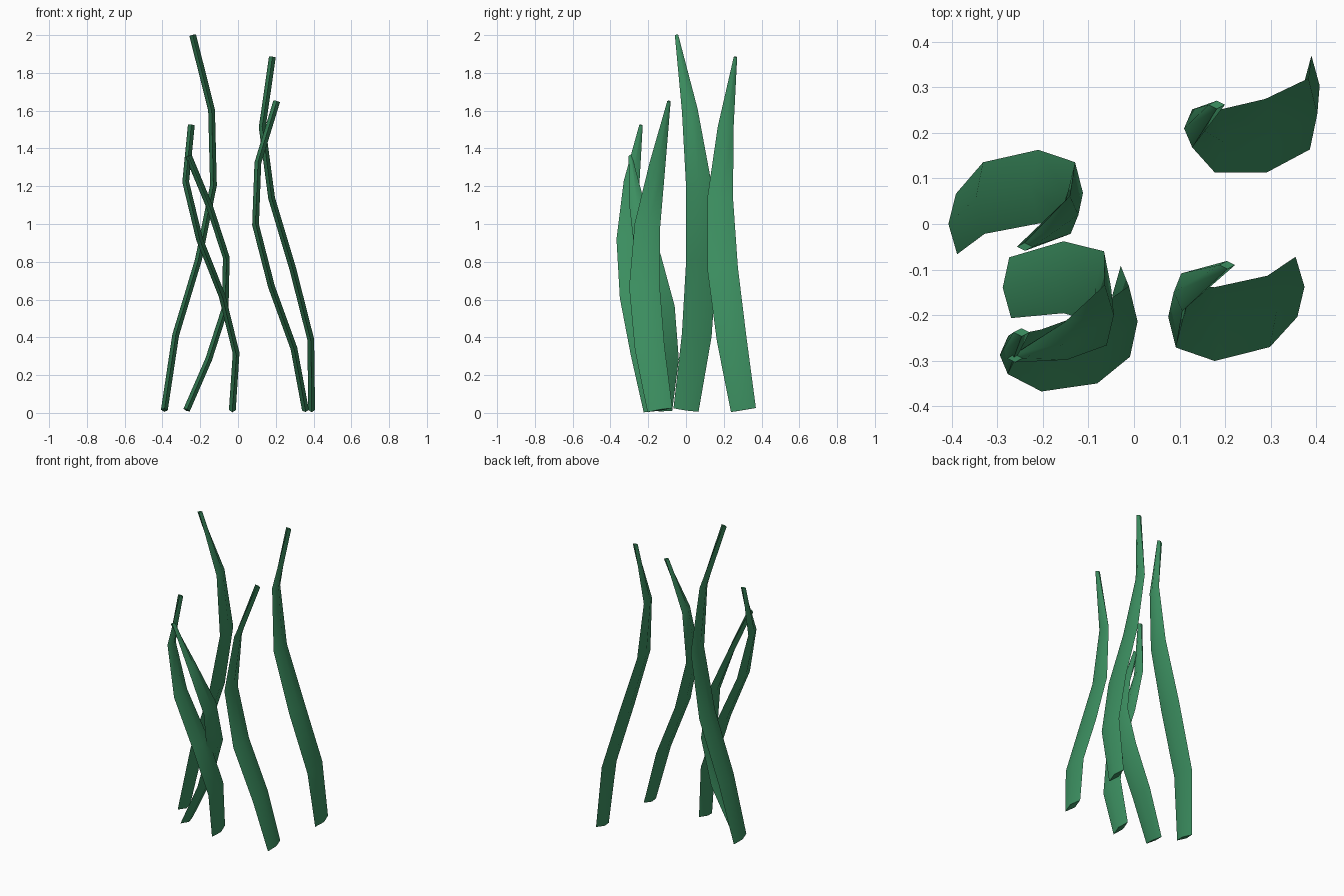
import bpy, bmesh, math
from mathutils import Vector

cube = bpy.data.objects.get("Cube")
if cube:
    bpy.data.objects.remove(cube, do_unlink=True)

green = bpy.data.materials.new("blade_green")
green.use_nodes = True
color = (0.045, 0.275, 0.118, 1)
green.diffuse_color = color
bsdf = next(n for n in green.node_tree.nodes if n.type == 'BSDF_PRINCIPLED')
bsdf.inputs["Base Color"].default_value = color
bsdf.inputs["Roughness"].default_value = 0.8

# Half widths from root to tip, and the constant half thickness
WIDTHS = (0.067, 0.079, 0.081, 0.068, 0.042, 0.009)
THICK = 0.018


def make_blade(name, height, xs, ys):
    """Sweep a flat diamond section along a path of evenly spaced heights."""
    base = 0.015
    path = [Vector((x, y, base + (height - base) * i / 5))
            for i, (x, y) in enumerate(zip(xs, ys))]
    bm = bmesh.new()
    rings = []
    for i, p in enumerate(path):
        tangent = (path[min(i + 1, 5)] - path[max(i - 1, 0)]).normalized()
        side = Vector((0, 1, 0))
        side = (side - tangent * side.dot(tangent)).normalized()
        out = side.cross(tangent)
        w = WIDTHS[i]
        rings.append([bm.verts.new(p + d) for d in
                      (out * THICK, side * w, -out * THICK, -side * w)])
    for a, b in zip(rings, rings[1:]):
        for k in range(4):
            n = (k + 1) % 4
            bm.faces.new((a[k], a[n], b[n], b[k]))
    # Root and tip caps
    bm.faces.new(rings[0])
    bm.faces.new(rings[-1])
    bmesh.ops.recalc_face_normals(bm, faces=bm.faces)
    mesh = bpy.data.meshes.new(name)
    bm.to_mesh(mesh)
    bm.free()
    mesh.materials.append(green)
    obj = bpy.data.objects.new(name, mesh)
    bpy.context.collection.objects.link(obj)
    bpy.ops.object.select_all(action='DESELECT')
    obj.select_set(True)
    bpy.context.view_layer.objects.active = obj
    bpy.ops.object.shade_smooth_by_angle(angle=math.radians(80))


# Five grass blades, each bending its own way
make_blade("grass_blade_tall", 2.0,
           (-0.39, -0.33, -0.21, -0.13, -0.14, -0.24),
           (0.0, 0.057, 0.082, 0.068, 0.02, -0.05))
make_blade("grass_blade_back_left", 1.885,
           (0.39, 0.385, 0.29, 0.178, 0.128, 0.182),
           (0.304, 0.242, 0.194, 0.181, 0.21, 0.262))
make_blade("grass_blade_front_left", 1.65,
           (0.357, 0.296, 0.177, 0.093, 0.105, 0.205),
           (-0.138, -0.192, -0.22, -0.204, -0.15, -0.09))
make_blade("grass_blade_front_right", 1.525,
           (-0.03, -0.01, -0.084, -0.204, -0.277, -0.247),
           (-0.158, -0.214, -0.27, -0.30, -0.288, -0.238))
make_blade("grass_blade_short", 1.36,
           (-0.272, -0.155, -0.068, -0.062, -0.15, -0.262),
           (-0.14, -0.117, -0.14, -0.2, -0.257, -0.295))
